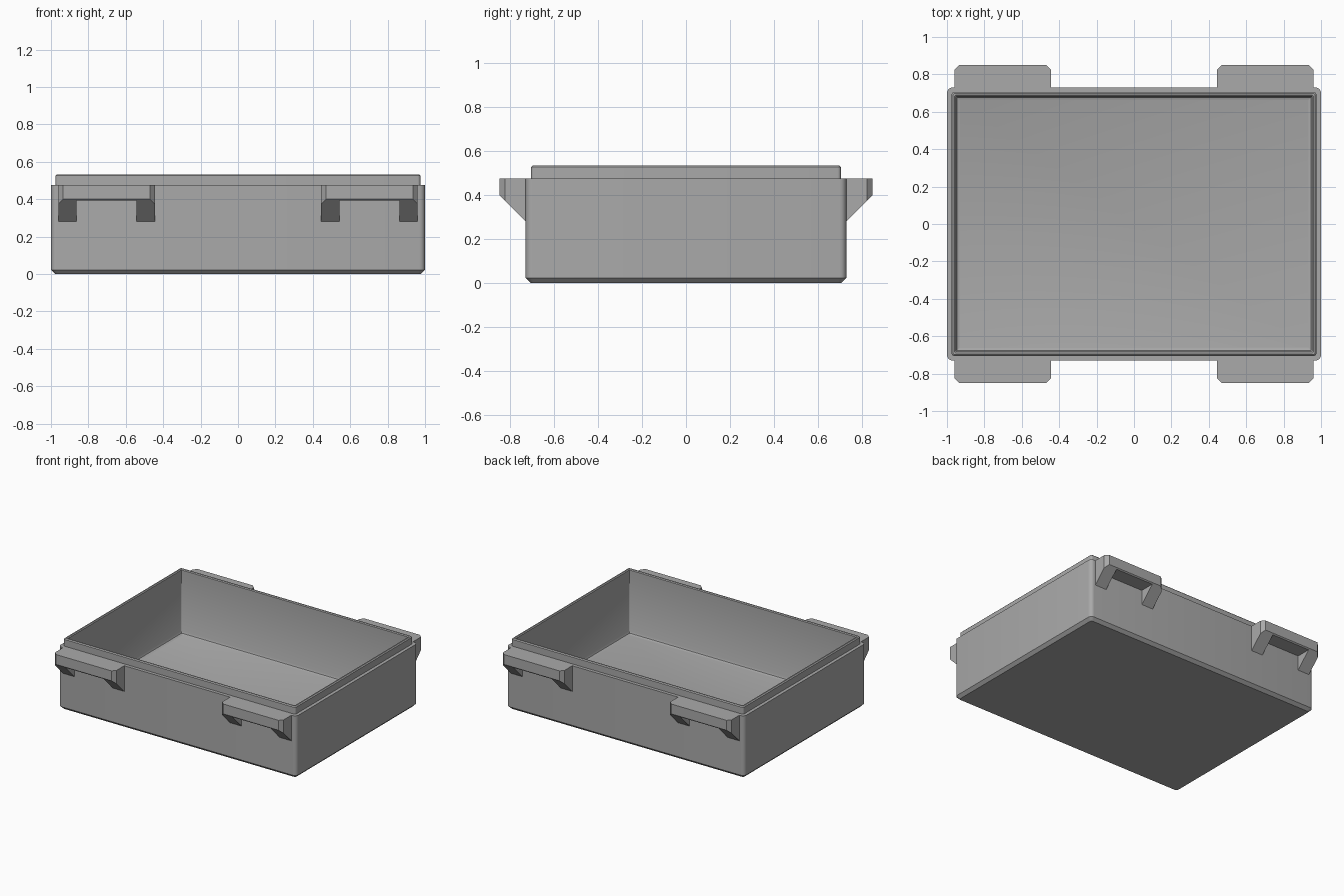
import bpy
import bmesh
from math import pi, cos, sin

if "Cube" in bpy.data.objects:
    bpy.data.objects.remove(bpy.data.objects["Cube"], do_unlink=True)

grey = bpy.data.materials.new("mid grey")
grey.use_nodes = True
grey.diffuse_color = (0.4, 0.4, 0.4, 1)
grey.node_tree.nodes["Principled BSDF"].inputs["Base Color"].default_value = (0.4, 0.4, 0.4, 1)


def finish(name, bm):
    bmesh.ops.recalc_face_normals(bm, faces=bm.faces)
    mesh = bpy.data.meshes.new(name)
    bm.to_mesh(mesh)
    bm.free()
    mesh.materials.append(grey)
    obj = bpy.data.objects.new(name, mesh)
    bpy.context.collection.objects.link(obj)
    bpy.ops.object.select_all(action='DESELECT')
    bpy.context.view_layer.objects.active = obj
    obj.select_set(True)
    bpy.ops.object.shade_smooth_by_angle(angle=pi / 6)
    return obj


def rounded_ring(bm, hx, hy, radius, z, steps=5):
    """Loop of vertices around a rounded rectangle."""
    ring = []
    for i, (sx, sy) in enumerate([(1, 1), (-1, 1), (-1, -1), (1, -1)]):
        for k in range(steps + 1):
            a = (i + k / steps) * pi / 2
            ring.append(bm.verts.new((sx * (hx - radius) + radius * cos(a),
                                      sy * (hy - radius) + radius * sin(a), z)))
    return ring


# Tray shell: (inset from the outer wall, height, corner radius)
profile = [
    (0.022, 0.0, 0.015), (0.0, 0.022, 0.03),                          # base chamfer
    (0.0, 0.475, 0.03), (0.025, 0.475, 0.015),                        # ledge
    (0.025, 0.526, 0.015), (0.032, 0.533, 0.01),                      # raised rim
    (0.041, 0.533, 0.008), (0.047, 0.527, 0.006),
    (0.047, 0.065, 0.006), (0.053, 0.051, 0.005), (0.067, 0.045, 0.004),  # inner wall, floor fillet
]
bm = bmesh.new()
rings = [rounded_ring(bm, 1 - d, 0.73 - d, r, z) for d, z, r in profile]
for low, high in zip(rings, rings[1:]):
    n = len(low)
    for i in range(n):
        bm.faces.new((low[i], low[(i + 1) % n], high[(i + 1) % n], high[i]))
bm.faces.new(rings[0])
bm.faces.new(rings[-1])
finish("tray", bm)


def prism_x(bm, outline, x0, x1):
    """Extrude a (y, z) outline along x."""
    a = [bm.verts.new((x0, y, z)) for y, z in outline]
    b = [bm.verts.new((x1, y, z)) for y, z in outline]
    bm.faces.new(a)
    bm.faces.new(b)
    for i in range(len(a)):
        j = (i + 1) % len(a)
        bm.faces.new((a[i], a[j], b[j], b[i]))


# Grip: a ledge carried by two sloping brackets, its outer corners chamfered
bracket = [(0.72, 0.475), (0.85, 0.475), (0.85, 0.40), (0.73, 0.28), (0.72, 0.28)]
ledge = [(0.72, 0.475), (0.85, 0.475), (0.85, 0.40), (0.842, 0.392), (0.72, 0.392)]
LEFT, RIGHT, WIDTH, CUT = 0.445, 0.96, 0.097, 0.025


def grip(name, sx, sy):
    bm = bmesh.new()
    prism_x(bm, bracket, LEFT, LEFT + WIDTH)
    prism_x(bm, ledge, LEFT + WIDTH, RIGHT - WIDTH)
    prism_x(bm, bracket, RIGHT - WIDTH, RIGHT)
    # Slice off the outer corners and close the cuts
    for x, side in ((LEFT, -1), (RIGHT, 1)):
        cut = bmesh.ops.bisect_plane(
            bm, geom=bm.verts[:] + bm.edges[:] + bm.faces[:], dist=1e-6,
            plane_co=(x, 0.85 - CUT, 0), plane_no=(side, 1, 0), clear_outer=True)
        edges = [e for e in cut["geom_cut"] if isinstance(e, bmesh.types.BMEdge)]
        bmesh.ops.holes_fill(bm, edges=edges)
    bmesh.ops.scale(bm, vec=(sx, sy, 1), verts=bm.verts)
    finish(name, bm)


for sy, end in ((-1, "front"), (1, "back")):
    for sx, hand in ((1, "left"), (-1, "right")):
        grip(f"{end}_{hand}_grip", sx, sy)
